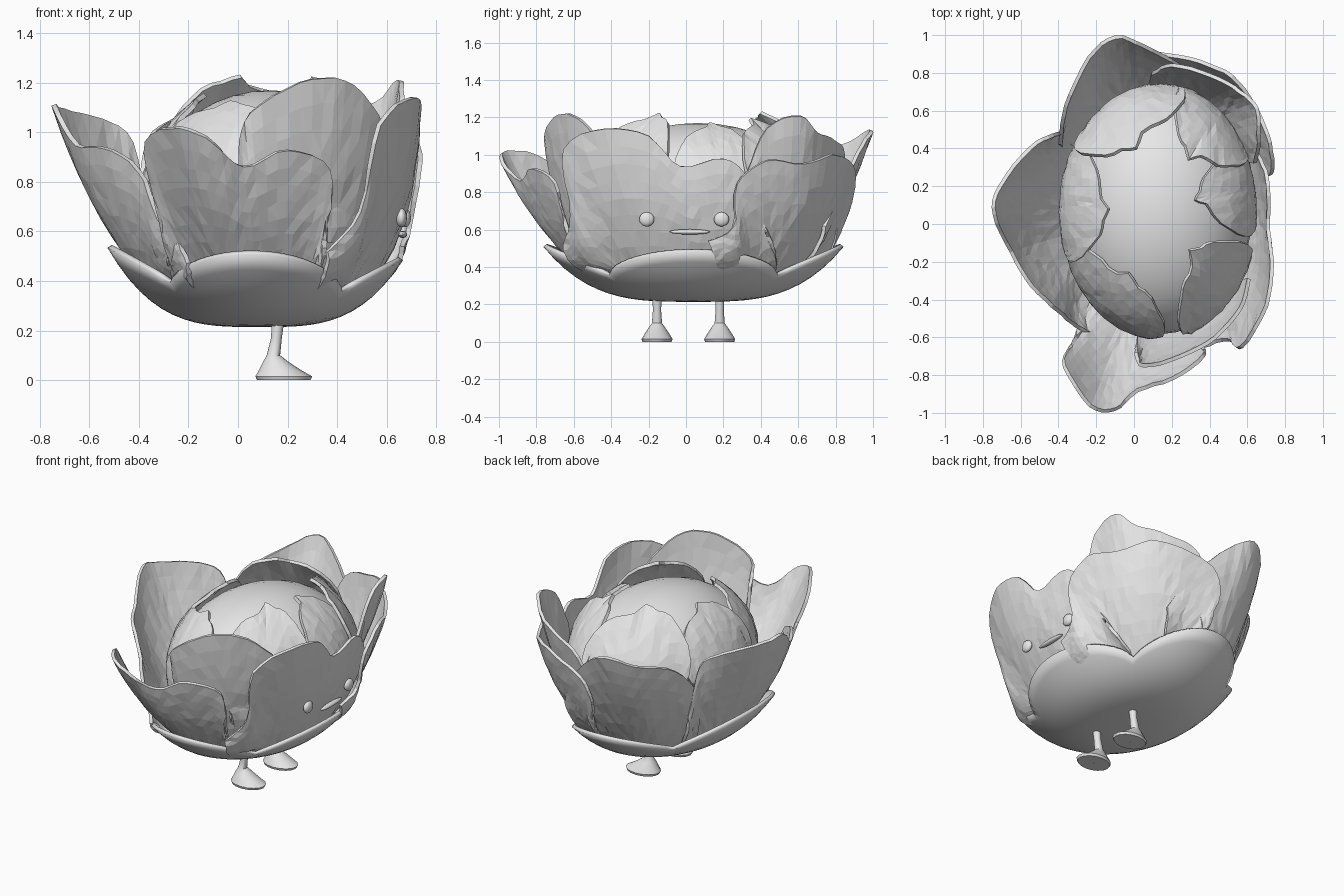
import bpy, bmesh, math, random
from math import sin, cos, radians, pi
from mathutils import Vector

if "Cube" in bpy.data.objects:
    bpy.data.objects.remove(bpy.data.objects["Cube"])

random.seed(4)
grey = bpy.data.materials.new("plain_grey")
grey.diffuse_color = (0.8, 0.8, 0.8, 1)
grey.use_nodes = True
grey.node_tree.nodes["Principled BSDF"].inputs["Base Color"].default_value = grey.diffuse_color


def finish(name, bm, smooth=None, thick=0):
    """Turn a bmesh into a named object, optionally smooth and thickened."""
    bmesh.ops.remove_doubles(bm, verts=bm.verts, dist=0.0005)
    bmesh.ops.recalc_face_normals(bm, faces=bm.faces)
    me = bpy.data.meshes.new(name)
    bm.to_mesh(me)
    bm.free()
    me.materials.append(grey)
    ob = bpy.data.objects.new(name, me)
    bpy.context.collection.objects.link(ob)
    if thick:
        mod = ob.modifiers.new("thickness", 'SOLIDIFY')
        mod.thickness, mod.offset = thick, 0
    if smooth:
        bpy.context.view_layer.objects.active = ob
        ob.select_set(True)
        bpy.ops.object.shade_smooth_by_angle(angle=radians(smooth))
        ob.select_set(False)
    return ob


def grid(rows, closed=False, jitter=0, triangles=False):
    """Skin rows of points into a sheet or tube."""
    bm = bmesh.new()
    vs = [[bm.verts.new(Vector(p) + Vector([random.uniform(-jitter, jitter) for _ in range(3)]))
           for p in row] for row in rows]
    n = len(rows[0])
    for a, b in zip(vs, vs[1:]):
        for i in range(n if closed else n - 1):
            j = (i + 1) % n
            bm.faces.new((a[i], a[j], b[j], b[i]))
    if triangles:
        bmesh.ops.triangulate(bm, faces=bm.faces, quad_method='SHORT_EDGE')
    return bm


def spline(pts, t):
    """Smooth curve through the points, t from 0 to 1."""
    pts = [Vector(p) for p in pts]
    x = t * (len(pts) - 1)
    i = min(int(x), len(pts) - 2)
    f = x - i
    p1, p2 = pts[i], pts[i + 1]
    p0 = pts[i - 1] if i else p1 * 2 - p2
    p3 = pts[i + 2] if i + 2 < len(pts) else p2 * 2 - p1
    return 0.5 * (2 * p1 + (p2 - p0) * f + (2 * p0 - 5 * p1 + 4 * p2 - p3) * f * f
                  + (3 * p1 - p0 - 3 * p2 + p3) * f ** 3)


# --- bulb in the middle
BC, BR = Vector((0.13, 0.065, 0.72)), Vector((0.495, 0.65, 0.45))


def on_bulb(az, el, lift):
    n = Vector((cos(el) * cos(az), cos(el) * sin(az), sin(el)))
    return BC + Vector(a * b for a, b in zip(n, BR)) + n * lift


def ball(name, centre, size):
    bm = bmesh.new()
    bmesh.ops.create_uvsphere(bm, u_segments=32, v_segments=20, radius=1)
    bmesh.ops.scale(bm, vec=size, verts=bm.verts)
    bmesh.ops.translate(bm, vec=centre, verts=bm.verts)
    return finish(name, bm, 60)


ball("bulb", BC, BR)

# --- inner petals hugging the bulb: azimuth, half width, tip height, tip lift
INNER = [(112, 30, 62, .11), (52, 22, 62, .06), (12, 19, 68, .015),
         (-46, 24, 67, .07), (-124, 30, 56, .02), (176, 23, 61, .02)]
RIM = [(-1, .25, 0), (-1.03, .5, 0), (-.85, .74, 0), (-.6, .84, 0), (-.2, .9, 0), (.05, 1, 0),
       (.4, .93, 0), (.75, .86, 0), (1, .55, 0), (.98, .25, 0)]
for k, (az, hw, tip, lift) in enumerate(INNER):
    rows = []
    for j in range(11):
        v = j / 10
        row = []
        for i in range(19):
            u, h = spline(RIM, i / 18)[:2]
            el = radians(-20 + (tip * h + 20) * v)
            spread = 0.85 + 0.4 * v * v
            row.append(on_bulb(radians(az + hw * u * spread), el, 0.016 + 0.006 * (k % 2) + lift * v ** 4 * h))
        rows.append(row)
    finish(f"inner_petal_{k + 1}", grid(rows, jitter=0.003, triangles=True), thick=0.02)

# --- cup with four scalloped lobes
CX, CY, RX, RY = 0.085, 0.04, 0.585, 0.79
rows = []
for j in range(15):
    row = []
    for i in range(96):
        a = 2 * pi * i / 96
        rim = 0.38 + 0.135 * abs(cos(2 * a)) ** 0.85 - 0.025 * cos(a)
        kmax = ((rim - 0.225) / 0.285) ** 0.3
        k = kmax * j / 14
        row.append((CX + RX * k * cos(a), CY + RY * k * sin(a), 0.225 + 0.285 * k ** 3.33))
    rows.append(row)
finish("cup", grid(rows, closed=True), 50, 0.022)


# --- outer petals: each sweeps from the cup up to a wavy rim
def outer_petal(name, az0, az1, rim, base=0.72, bulge=0.07):
    cols, steps = 4 * (len(rim) - 1), 9
    rows = [[] for _ in range(steps + 1)]
    for i in range(cols + 1):
        t = i / cols
        a = radians(az0 + (az1 - az0) * t)
        bot = Vector((CX + RX * base * cos(a), CY + RY * base * sin(a), 0.36))
        top = spline(rim, t)
        mid = (bot + top) / 2 + Vector((cos(a), sin(a), -0.5)) * bulge
        for j in range(steps + 1):
            v = j / steps
            rows[j].append(bot * (1 - v) ** 2 + mid * 2 * v * (1 - v) + top * v * v)
    return finish(name, grid(rows, jitter=0.003, triangles=True), thick=0.02)


face = outer_petal("face_petal", -62, 48, [
    (.36, -.65, .52), (.49, -.61, .68), (.57, -.65, 1.03), (.70, -.43, 1.14), (.73, -.2, 1.1),
    (.71, -.03, .94), (.71, .2, .98), (.67, .34, .86), (.6, .42, .6)], 0.73, 0.095)
outer_petal("front_petal", -138, -60, [
    (-.27, -.57, .58), (-.33, -.64, .74), (-.37, -.75, .97), (-.23, -.96, 1.02), (-.1, -.98, .96),
    (.02, -.88, .86), (.2, -.82, .93), (.37, -.7, .85), (.35, -.64, .6)])
outer_petal("front_tall_petal", -98, -32, [
    (.01, -.68, .93), (.05, -.75, 1.08), (.25, -.7, 1.2), (.43, -.6, 1.21), (.56, -.45, 1.07),
    (.61, -.29, .85)], 0.7)
outer_petal("back_right_petal", 14, 92, [
    (.66, .12, .54), (.69, .25, .61), (.73, .27, .84), (.72, .43, .97), (.64, .62, .95),
    (.52, .78, 1.0), (.34, .86, .97), (.14, .9, .9), (.07, .88, .75), (.15, .8, .6)], 0.75)
outer_petal("back_tall_petal", 28, 95, [
    (.64, .32, .9), (.66, .43, 1.14), (.65, .61, 1.21), (.56, .7, 1.12), (.4, .79, 1.08),
    (.2, .84, 1.0), (.1, .8, .75)], 0.7)
outer_petal("back_petal", 65, 150, [
    (.36, .74, .62), (.24, .84, .85), (.05, .94, 1.05), (-.1, .99, 1.13), (-.24, .88, 1.07),
    (-.36, .62, .97), (-.39, .42, .75)])
outer_petal("left_petal", 140, 238, [
    (-.36, .49, .62), (-.43, .47, .96), (-.55, .4, 1.05), (-.71, .2, 1.09), (-.74, .05, 1.1),
    (-.65, -.15, .95), (-.54, -.33, .94), (-.4, -.46, .85), (-.32, -.53, .65), (-.25, -.57, .58),
    (-.2, -.62, .47)])

# --- face: eyes and mouth sit on the face petal
bpy.context.view_layer.update()


def face_x(y, z):
    hit, loc, _, _ = face.ray_cast(Vector((2, y, z)), Vector((-1, 0, 0)))
    return loc.x + 0.014 if hit else 0.65


for name, y in (("left_eye", -0.21), ("right_eye", 0.19)):
    ball(name, (face_x(y, 0.655), y, 0.655), (0.022, 0.04, 0.038))
ball("mouth", (face_x(0.02, 0.588), 0.02, 0.588), (0.018, 0.108, 0.014))

# --- legs with flared feet: height, centre x, half length, half width
SECTIONS = [(0, .185, .002, .002), (0, .185, .108, .078), (.015, .185, .115, .083), (.04, .17, .085, .068),
            (.075, .152, .05, .045), (.1, .143, .027, .027), (.17, .155, .022, .022), (.27, .165, .026, .026)]
for name, y in (("left_leg", -0.155), ("right_leg", 0.18)):
    rows = [[(cx + rx * cos(2 * pi * i / 16), y + ry * sin(2 * pi * i / 16), z) for i in range(16)]
            for z, cx, rx, ry in SECTIONS]
    finish(name, grid(rows, closed=True), 40)
